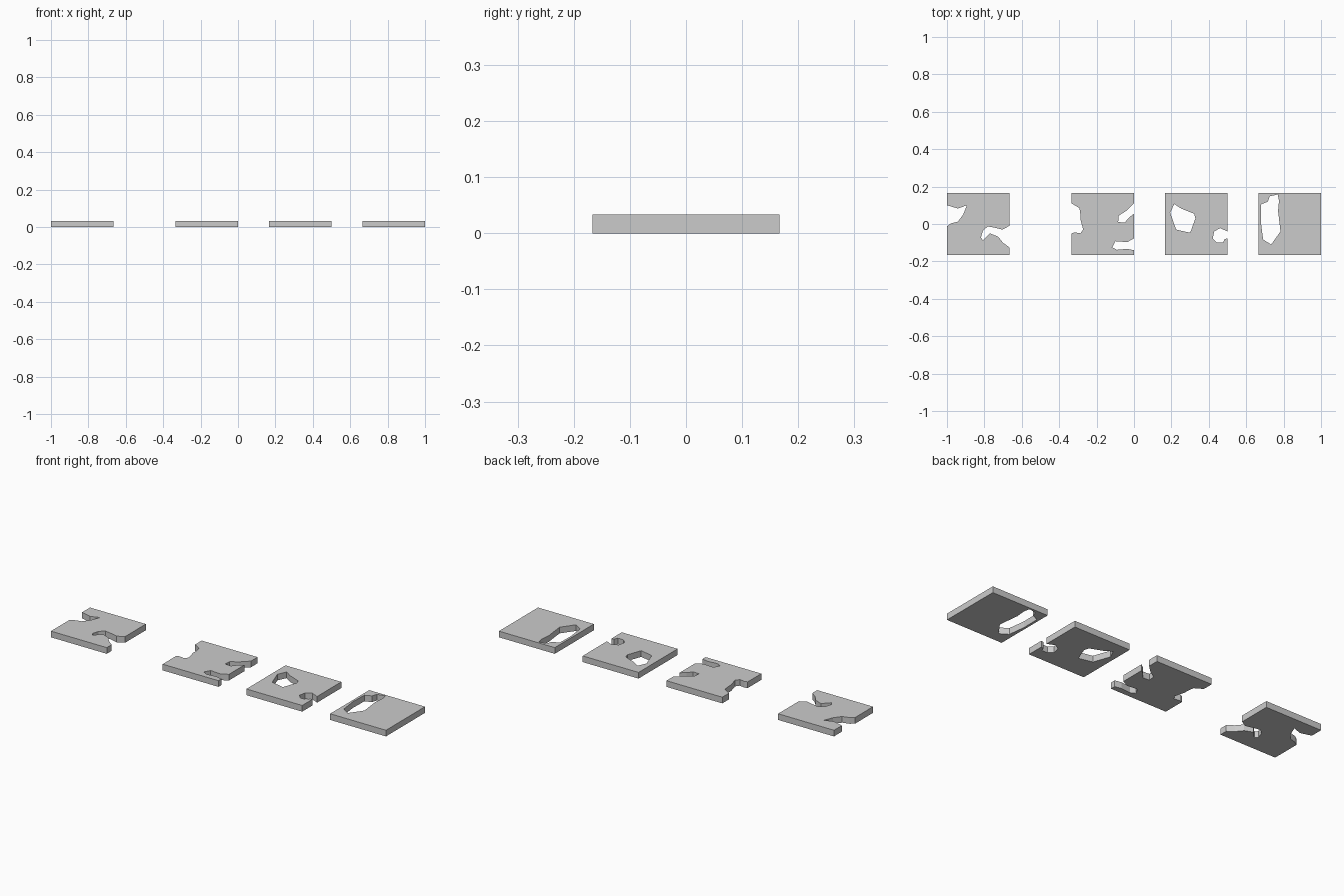
import bpy, bmesh

if "Cube" in bpy.data.objects:
    bpy.data.objects.remove(bpy.data.objects["Cube"])

H = 1 / 6      # half width of a tile
T = 1 / 30     # tile thickness


def tile(name, cx, left=(), right=(), hole=None):
    """Square plate with ragged notches (each listed top to bottom) and an optional hole."""
    outline = [(-H, -H), (H, -H)]
    for notch in reversed(right):
        outline += reversed(notch)
    outline += [(H, H), (-H, H)]
    for notch in left:
        outline += notch

    bm = bmesh.new()
    edges = []
    for loop in [outline] + ([hole] if hole else []):
        vs = [bm.verts.new((x, y, 0)) for x, y in loop]
        edges += [bm.edges.new((vs[i - 1], vs[i])) for i in range(len(vs))]
    bmesh.ops.triangle_fill(bm, edges=edges, use_beauty=True, use_dissolve=False)
    top = bmesh.ops.extrude_face_region(bm, geom=bm.faces[:], use_keep_orig=True)["geom"]
    bmesh.ops.translate(bm, vec=(0, 0, T),
                        verts=[v for v in top if isinstance(v, bmesh.types.BMVert)])
    bmesh.ops.recalc_face_normals(bm, faces=bm.faces[:])

    mesh = bpy.data.meshes.new(name)
    bm.to_mesh(mesh)
    bm.free()
    ob = bpy.data.objects.new(name, mesh)
    ob.location.x = cx
    bpy.context.collection.objects.link(ob)
    return ob


# Tile with one bite on each side
tile("tile_two_bites", -5 / 6,
     left=[[(-H, .1), (-.108, .083), (-.06, .1), (-.08, .05), (-.108, .013),
            (-.145, .003), (-H, -.013)]],
     right=[[(H, -.01), (.13, -.03), (.09, -.02), (.052, -.013), (.026, -.035),
             (.015, -.072), (.026, -.088), (.063, -.05), (.106, -.067),
             (.133, -.1), (H, -.125)]])

# Tile with one bite left and two right
tile("tile_three_bites", -1 / 6,
     left=[[(-H, .11), (-.125, .085), (-.12, .05), (-.12, .025), (-.105, -.03),
            (-.12, -.05), (-.15, -.045), (-H, -.05)]],
     right=[[(H, .11), (.125, .07), (.085, .045), (.082, .01), (.118, .008),
             (.14, .035), (H, .055)],
            [(H, -.077), (.13, -.097), (.068, -.092), (.05, -.125),
             (.075, -.138), (.13, -.133), (H, -.14)]])

# Tile with a central hole and a small bite
tile("tile_hole_and_bite", 1 / 3,
     right=[[(H, -.04), (.127, -.022), (.095, -.04), (.088, -.078), (.11, -.1),
             (.143, -.1), (.152, -.08), (H, -.077)]],
     hole=[(-.118, .107), (-.08, .082), (-.012, .055), (-.005, .03),
           (-.033, -.047), (-.108, -.03), (-.14, .06)])

# Tile with a long hole near its left edge
tile("tile_long_hole", 5 / 6,
     hole=[(-.153, .105), (-.117, .12), (-.108, .148), (-.065, .158),
           (-.058, .125), (-.063, .07), (-.05, -.04), (-.1, -.11),
           (-.143, -.083), (-.155, .01)])
